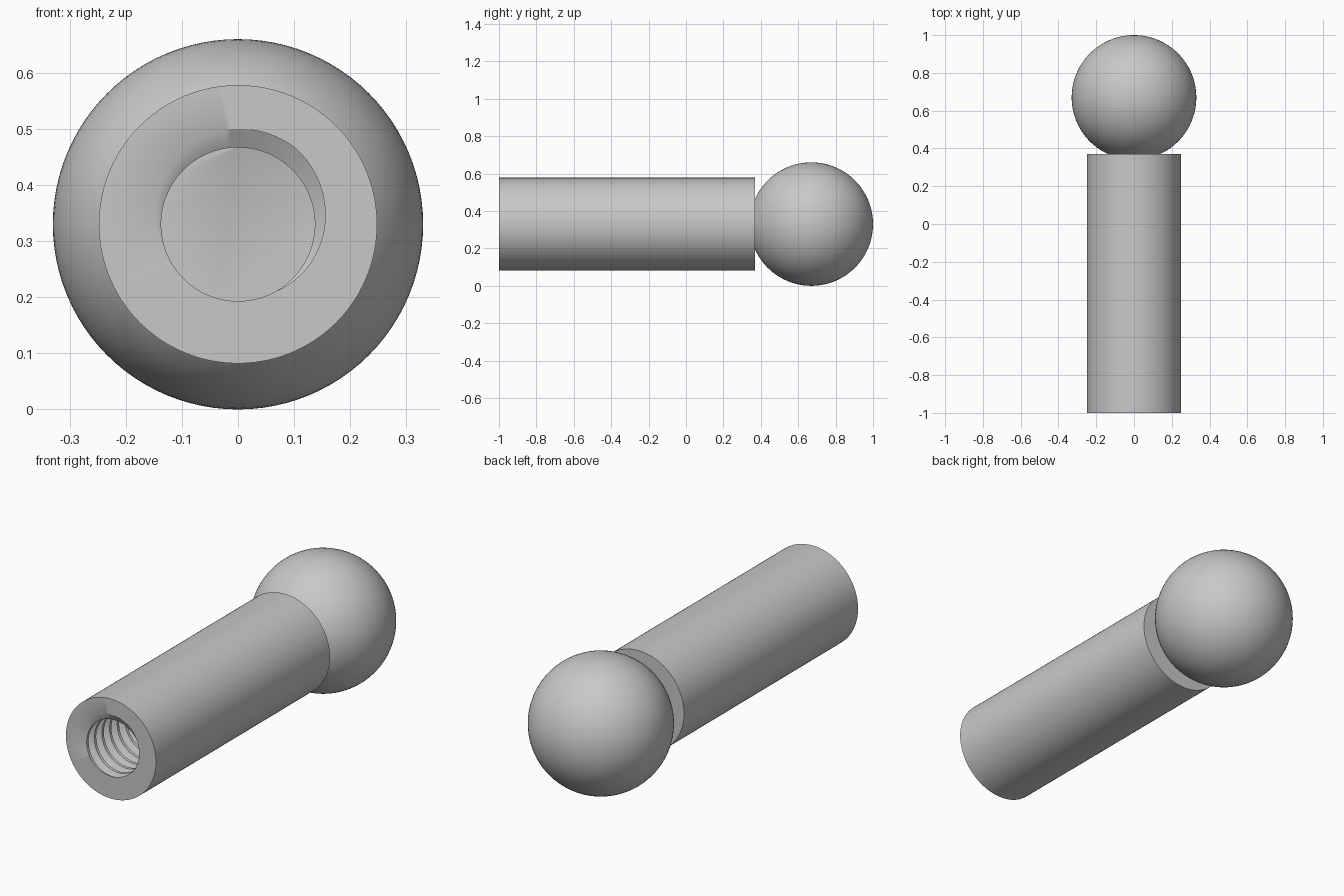
import bpy, bmesh
from math import cos, sin, pi, radians, asin

cube = bpy.data.objects.get("Cube")
if cube:
    bpy.data.objects.remove(cube)

AXIS_Z = 0.33
BALL_R, BALL_Y = 0.33, 0.67
SHANK_R, FRONT, SHOULDER = 0.248, -1.0, 0.37
MINOR, MAJOR, PITCH, HOLE_END = 0.137, 0.17, 0.06, -0.2
SIDES = 96

steel = bpy.data.materials.new("grey steel")
steel.use_nodes = True
GREY = (0.58, 0.58, 0.58, 1)
steel.diffuse_color = GREY
steel.node_tree.nodes["Principled BSDF"].inputs["Base Color"].default_value = GREY


def skin(bm, columns):
    """Join neighbouring columns of points with quads, then weld."""
    cols = [[bm.verts.new(p) for p in col] for col in columns]
    for a, b in zip(cols, cols[1:]):
        for i in range(len(a) - 1):
            bm.faces.new((a[i], a[i + 1], b[i + 1], b[i]))
    bmesh.ops.remove_doubles(bm, verts=bm.verts, dist=1e-5)


def around(r, y, a):
    return (r * cos(a), y, AXIS_Z + r * sin(a))


def turns():
    return [2 * pi * i / SIDES for i in range(SIDES + 1)]


def finish(bm, name):
    bmesh.ops.dissolve_degenerate(bm, edges=bm.edges, dist=1e-6)
    bmesh.ops.recalc_face_normals(bm, faces=bm.faces)
    mesh = bpy.data.meshes.new(name)
    bm.to_mesh(mesh)
    bm.free()
    mesh.materials.append(steel)
    ob = bpy.data.objects.new(name, mesh)
    bpy.context.collection.objects.link(ob)
    bpy.ops.object.select_all(action='DESELECT')
    ob.select_set(True)
    bpy.context.view_layer.objects.active = ob
    bpy.ops.object.shade_smooth_by_angle(angle=radians(30))


# Ball: an arc from the neck to the far pole, turned about the axis
bm = bmesh.new()
start = asin((SHOULDER - BALL_Y) / BALL_R)
arc = [start + (pi / 2 - start) * i / 40 for i in range(41)]
skin(bm, [[around(BALL_R * cos(t), BALL_Y + BALL_R * sin(t), a) for t in arc]
          for a in turns()])
finish(bm, "ball")

# Threaded hole: one thread profile swept along a right-hand helix
bm = bmesh.new()
profile = [(-1 / 16, MAJOR), (1 / 16, MAJOR), (3 / 8, MINOR), (5 / 8, MINOR)]
count = int((HOLE_END - FRONT) / PITCH) + 4
rows = [(k + f, r) for k in range(-2, count) for f, r in profile]
crest = radians(75)
skin(bm, [[around(r, FRONT + PITCH * (f - (a - crest) / (2 * pi)), a)
           for f, r in rows] for a in turns()])

# Trim the helix flush at the mouth and at the hole bottom
for y, inward in ((FRONT, 1), (HOLE_END, -1)):
    bmesh.ops.bisect_plane(bm, geom=bm.verts[:] + bm.edges[:] + bm.faces[:],
                           dist=1e-6, plane_co=(0, y, 0),
                           plane_no=(0, inward, 0), clear_inner=True)

# Shank wall and shoulder
skin(bm, [[around(r, y, a) for r, y in
           ((SHANK_R, FRONT), (SHANK_R, SHOULDER), (0, SHOULDER))]
          for a in turns()])

# Flat annulus at the mouth and flat bottom in the hole
for y in (FRONT, HOLE_END):
    rim = [e for e in bm.edges if e.is_boundary
           and all(abs(v.co.y - y) < 1e-4 for v in e.verts)]
    bmesh.ops.triangle_fill(bm, edges=rim, use_beauty=True, normal=(0, -1, 0))
finish(bm, "threaded_shank")
